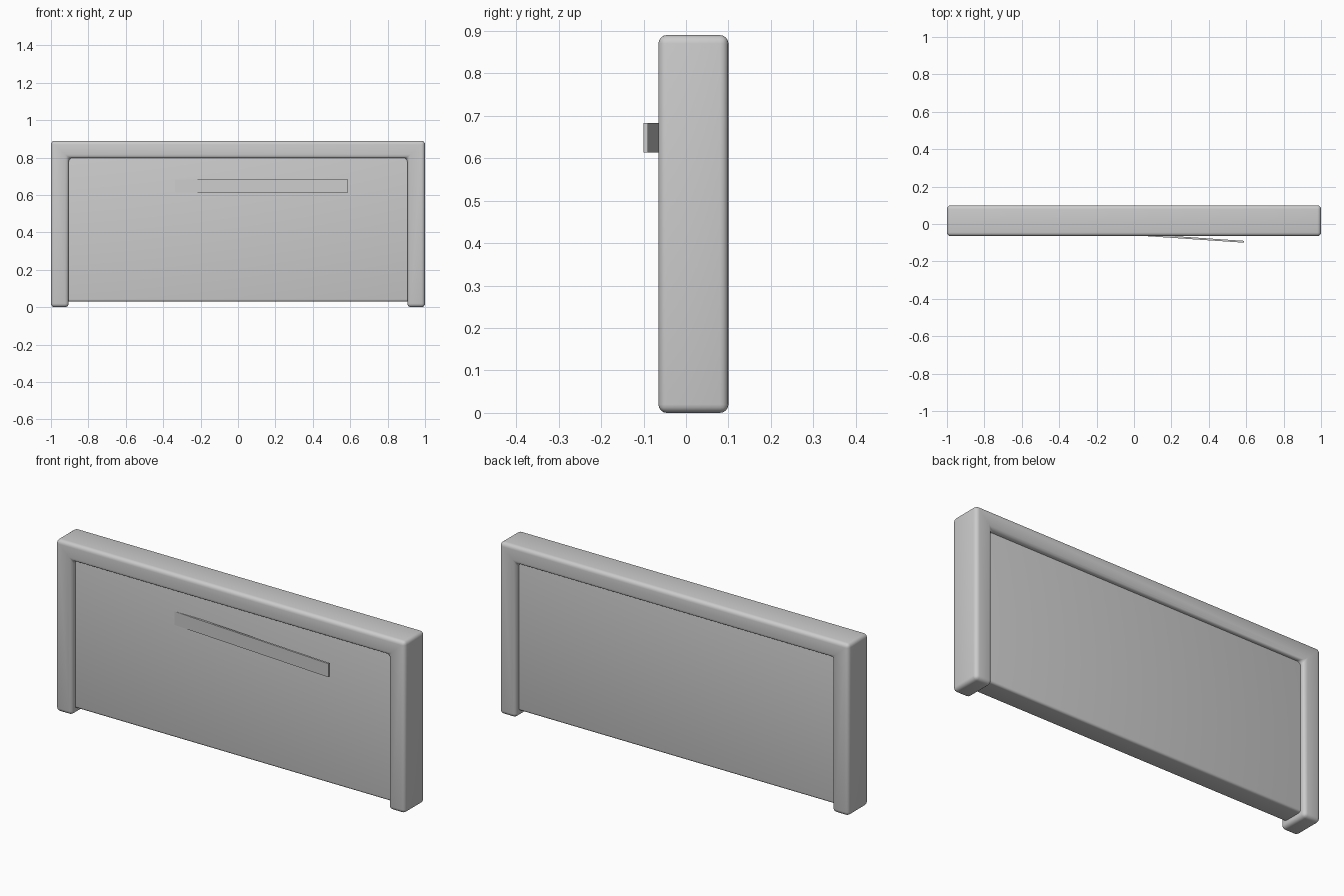
import bpy, bmesh, math

if "Cube" in bpy.data.objects:
    bpy.data.objects.remove(bpy.data.objects["Cube"])


def finish(obj, width, segments=4):
    """Round the edges and shade smooth by angle."""
    mod = obj.modifiers.new("Bevel", 'BEVEL')
    mod.width = width
    mod.segments = segments
    mod.limit_method = 'ANGLE'
    bpy.ops.object.select_all(action='DESELECT')
    obj.select_set(True)
    bpy.context.view_layer.objects.active = obj
    bpy.ops.object.modifier_apply(modifier=mod.name)
    bpy.ops.object.shade_smooth_by_angle(angle=math.radians(35))


def prism(name, outline, y0, y1):
    """Extrude an (x, z) outline from y0 to y1."""
    bm = bmesh.new()
    face = bm.faces.new([bm.verts.new((x, y0, z)) for x, z in outline])
    ext = bmesh.ops.extrude_face_region(bm, geom=[face])
    new = [v for v in ext["geom"] if isinstance(v, bmesh.types.BMVert)]
    bmesh.ops.translate(bm, verts=new, vec=(0, y1 - y0, 0))
    bmesh.ops.recalc_face_normals(bm, faces=bm.faces)
    mesh = bpy.data.meshes.new(name)
    bm.to_mesh(mesh)
    bm.free()
    obj = bpy.data.objects.new(name, mesh)
    bpy.context.collection.objects.link(obj)
    return obj


# Surrounding frame: two legs joined by a top rail
half = [(1, 0.89), (1, 0), (0.905, 0), (0.905, 0.798)]
frame = prism("headboard_frame", half + [(-x, z) for x, z in reversed(half)], -0.065, 0.1)
finish(frame, 0.02)

# Recessed panel, tucked into the legs and under the rail
panel = prism("headboard_panel",
              [(-0.93, 0.03), (0.93, 0.03), (0.93, 0.805), (-0.93, 0.805)], -0.038, 0.073)
finish(panel, 0.012)

# Thin strip, tilted so its left part sinks into the panel
length, thick = 1.18, 0.01
strip = prism("slanted_strip",
              [(-length / 2, 0.613), (length / 2, 0.613),
               (length / 2, 0.683), (-length / 2, 0.683)], 0, thick)
strip.rotation_euler.z = -math.atan(0.067)
strip.location.y = -0.0605
